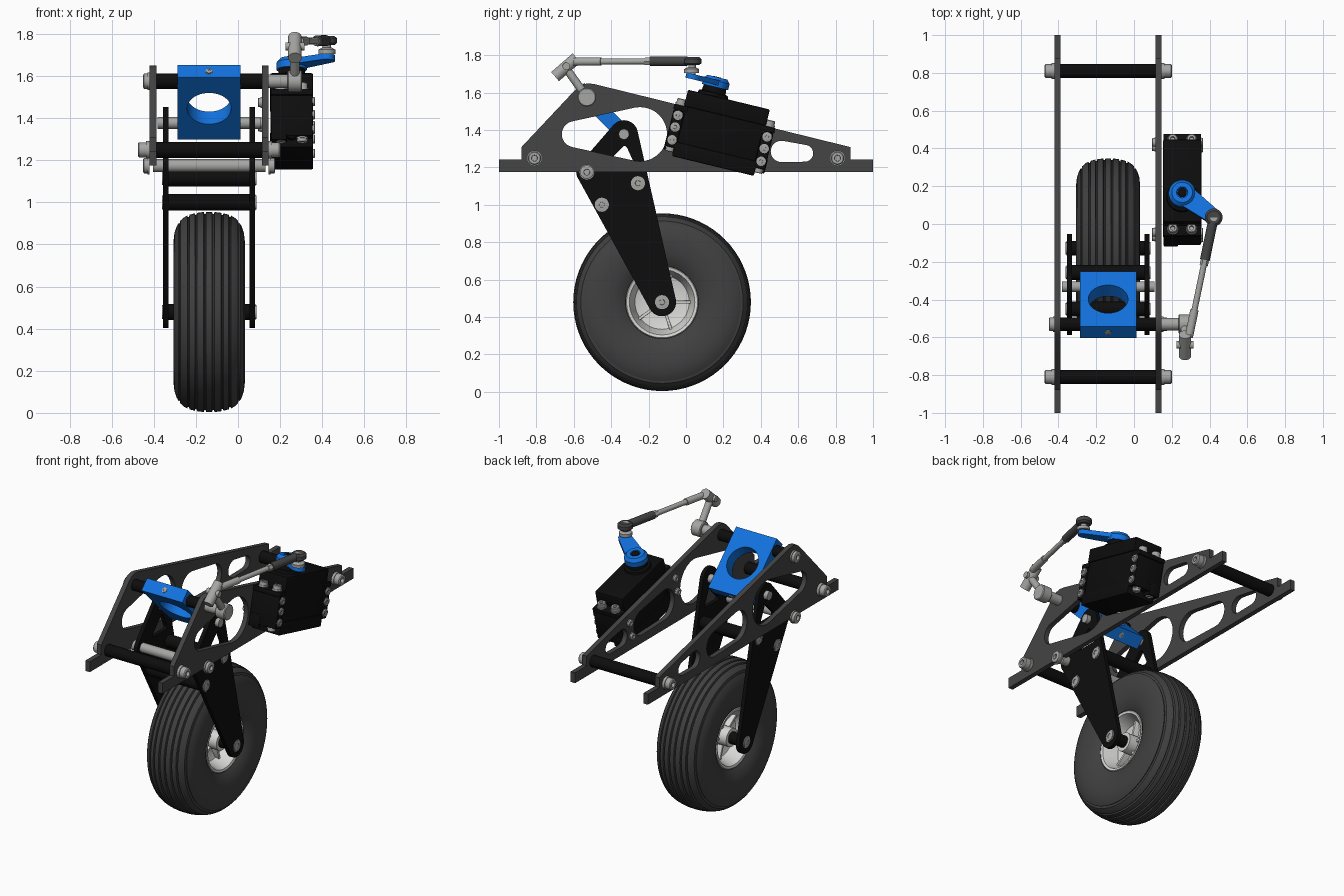
import bpy, bmesh, math
from mathutils import Matrix, Vector
from mathutils.geometry import convex_hull_2d

if "Cube" in bpy.data.objects:
    bpy.data.objects.remove(bpy.data.objects["Cube"])

def mat(name, c):
    m = bpy.data.materials.new(name)
    m.diffuse_color = (*c, 1)
    m.use_nodes = True
    m.node_tree.nodes["Principled BSDF"].inputs["Base Color"].default_value = m.diffuse_color
    return m

BLACK = mat("black", (0.004, 0.004, 0.004))
PLATE = mat("plate_grey", (0.058, 0.058, 0.058))
TYRE = mat("tyre_grey", (0.052, 0.052, 0.052))
STEEL = mat("steel", (0.38, 0.38, 0.37))
RIM = mat("rim_silver", (0.68, 0.68, 0.67))
BLUE = mat("blue", (0.006, 0.17, 0.74))
I = Matrix.Identity(4)
SIDE = Matrix(((0, 0, 1, 0), (1, 0, 0, 0), (0, 1, 0, 0), (0, 0, 0, 1)))  # draws (y, z), extrudes x

def finish(name, bm, m, M=I, smooth=True):
    bmesh.ops.remove_doubles(bm, verts=bm.verts, dist=1e-5)
    bmesh.ops.recalc_face_normals(bm, faces=bm.faces)
    bm.transform(M)
    me = bpy.data.meshes.new(name)
    bm.to_mesh(me)
    bm.free()
    me.materials.clear()
    me.materials.append(m)
    o = bpy.data.objects.new(name, me)
    bpy.context.collection.objects.link(o)
    if smooth:
        bpy.ops.object.select_all(action='DESELECT')
        o.select_set(True)
        bpy.context.view_layer.objects.active = o
        bpy.ops.object.shade_smooth_by_angle(angle=math.radians(32))
    return o

def circle(x, y, r, n=32):
    return [(x + r * math.cos(2 * math.pi * i / n), y + r * math.sin(2 * math.pi * i / n)) for i in range(n)]

def hull(*circles):
    pts = [Vector(p) for c in circles for p in circle(*c)]
    return [tuple(pts[i]) for i in convex_hull_2d(pts)]

def sheet(name, loops, lo, hi, m, M=SIDE):
    """Flat outline with holes, extruded from lo to hi."""
    cu = bpy.data.curves.new(name, 'CURVE')
    cu.dimensions, cu.fill_mode, cu.extrude = '2D', 'BOTH', (hi - lo) / 2
    for pts in loops:
        s = cu.splines.new('POLY')
        s.points.add(len(pts) - 1)
        for p, q in zip(s.points, pts):
            p.co = (*q, 0, 1)
        s.use_cyclic_u = True
    tmp = bpy.data.objects.new(name + "_curve", cu)
    bpy.context.collection.objects.link(tmp)
    me = bpy.data.meshes.new_from_object(tmp.evaluated_get(bpy.context.evaluated_depsgraph_get()))
    bm = bmesh.new()
    bm.from_mesh(me)
    bpy.data.objects.remove(tmp)
    return finish(name, bm, m, M @ Matrix.Translation((0, 0, (lo + hi) / 2)))

def lathe(name, prof, m, M=I, n=32):
    """Profile (height, radius) spun round local z."""
    bm = bmesh.new()
    rings = [[bm.verts.new((r * math.cos(2 * math.pi * i / n), r * math.sin(2 * math.pi * i / n), h))
              for i in range(n)] for h, r in prof]
    for a, b in zip(rings, rings[1:]):
        for i in range(n):
            bm.faces.new((a[i], a[i - 1], b[i - 1], b[i]))
    for ring, (h, r) in ((rings[0], prof[0]), (rings[-1], prof[-1])):
        if prof[0] != prof[-1]:
            bm.faces.new(ring)
    return finish(name, bm, m, M)

def along(p, d):
    return Matrix.Translation(p) @ Vector(d).to_track_quat('Z', 'Y').to_matrix().to_4x4()

def rod(name, p, q, r, m, M=I, n=24):
    d = Vector(q) - Vector(p)
    return lathe(name, [(0, r), (d.length, r)], m, M @ along(p, d), n)

def bolt(name, p, d, r, h, M=I, m=STEEL):
    """Bolt head on a washer, with a socket."""
    lathe(name, [(0, r * 1.15), (h * .3, r * 1.15), (h * .3, r), (h * .9, r), (h, r * .85),
                 (h, r * .45), (h * .5, r * .42)], m, M @ along(p, d), 20)

def box(name, c, s, m, M=I, bev=0.008):
    bm = bmesh.new()
    bmesh.ops.create_cube(bm, size=1, matrix=Matrix.Translation(c) @ Matrix.Diagonal((*s, 1)))
    if bev:
        bmesh.ops.bevel(bm, geom=bm.edges[:], offset=bev, segments=2, affect='EDGES', profile=0.5)
    return finish(name, bm, m, M)

CX = -0.137   # middle plane of the leg
PL, PR = CX - 0.267, CX + 0.267

# side plates
outline = [(-1, 1.174), (1, 1.174), (1, 1.243), (.88, 1.243), (.88, 1.308), (-.49, 1.645),
           (-.525, 1.649), (-.56, 1.64), (-.585, 1.622), (-.88, 1.308), (-.88, 1.243), (-1, 1.243)]
holes = [hull((-.594, 1.377, .07), (-.246, 1.377, .145)), hull((.06, 1.335, .10), (.3, 1.31, .083)),
         hull((.51, 1.285, .057), (.635, 1.275, .045))]
for n, x in (("left", PL), ("right", PR)):
    sheet(n + "_side_plate", [outline] + holes, x - .016, x + .016, PLATE)

# frame spacers and their bolts
for n, y in (("front", -.81), ("rear", .81)):
    rod(n + "_frame_spacer", (PL, y, 1.249), (PR, y, 1.249), .038, BLACK)
    bolt(n + "_left_bolt", (PL - .016, y, 1.249), (-1, 0, 0), .036, .055)
    bolt(n + "_right_bolt", (PR + .016, y, 1.249), (1, 0, 0), .036, .055)
rod("upper_arm_shaft", (PL, -.53, 1.575), (PR, -.53, 1.575), .036, BLACK)
bolt("upper_shaft_bolt", (PL - .016, -.53, 1.575), (-1, 0, 0), .036, .03)
rod("fork_pivot_shaft", (PL, -.53, 1.174), (PR, -.53, 1.174), .031, STEEL)
bolt("pivot_left_bolt", (PL - .016, -.53, 1.174), (-1, 0, 0), .036, .03)
bolt("pivot_right_bolt", (PR + .016, -.53, 1.174), (1, 0, 0), .036, .03)

# fork
fork = [hull((-.332, 1.377, .075), (-.525, 1.174, .062), (-.128, .479, .075)),
        hull((-.328, 1.30, .014), (-.41, 1.215, .014), (-.29, 1.215, .014))]
for n, s in (("left", -1), ("right", 1)):
    x = CX + s * .205
    sheet(n + "_fork_plate", fork, x - .013, x + .013, BLACK)
    for k, (y, z) in enumerate(((-.45, 1.0), (-.257, 1.115), (-.128, .479))):
        bolt(f"{n}_fork_bolt_{k}", (x + s * .012, y, z), (s, 0, 0), .033, .008)
    rod(n + "_wheel_spacer", (x, -.128, .479), (CX + s * .05, -.128, .479), .038, BLACK)
for k, (y, z) in enumerate(((-.45, 1.0), (-.257, 1.115))):
    rod(f"fork_spacer_{k}", (CX - .2, y, z), (CX + .2, y, z), .04, BLACK)
rod("upper_fork_pin", (CX - .245, -.332, 1.377), (CX + .245, -.332, 1.377), .028, STEEL)

# blue link block
B = Matrix.Translation((CX, -.427, 1.475)) @ Matrix.Rotation(math.radians(-45), 4, 'X')
sheet("link_block", [[(-.15, -.207), (.15, -.207), (.15, .207), (-.15, .207)], circle(0, 0, .105, 48)],
      -.042, .042, BLUE, B)
for k, y in enumerate((-1, 1)):
    bolt(f"link_block_screw_{k}", (0, y * .207, 0), (0, y, 0), .015, .006, B)

# wheel
W = along((CX, -.128, .479), (1, 0, 0))
half = [(.10, .185), (.13, .195), (.15, .225), (.163, .27), (.17, .33), (.165, .375), (.155, .405), (.146, .422),
        (.14, .420), (.137, .434), (.12, .449), (.104, .458), (.101, .450), (.096, .451), (.093, .462),
        (.068, .469), (.065, .460), (.060, .461), (.057, .471), (.026, .475), (.023, .466), (.017, .466), (.014, .475)]
tyre = half + [(-h, r) for h, r in reversed(half)]
lathe("tyre", tyre + [tyre[0]], TYRE, W, 72)
rim = [(.02, .045), (.02, .10), (.035, .145), (.10, .165), (.128, .175), (.132, .19), (.12, .198)]
rim = rim + [(-h, r) for h, r in reversed(rim)]
lathe("rim", rim + [rim[0]], RIM, W, 48)
rod("wheel_hub", (0, 0, -.11), (0, 0, .11), .06, RIM, W)
for k in range(5):
    box(f"rim_spoke_{k}", (.10, 0, 0), (.13, .016, .12), RIM, W @ Matrix.Rotation(k * math.tau / 5, 4, 'Z'), .003)

# servo, tilted along the plate's slope
S = Matrix.Translation((.255, .187, 1.387)) @ Matrix.Rotation(math.radians(-13.6), 4, 'X')
box("servo_body", (0, 0, 0), (.19, .43, .34), BLACK, S)
box("servo_top_cover", (0, 0, .135), (.204, .45, .09), BLACK, S)
box("servo_bottom_cover", (0, 0, -.145), (.204, .45, .08), BLACK, S)
lathe("servo_boss", [(.17, .085), (.195, .08), (.2, .065), (.24, .06)], BLACK, S @ Matrix.Translation((0, -.088, 0)))
rod("servo_cable_gland", (0, -.2, -.12), (0, -.27, -.12), .03, BLACK, S)
for n, s in (("front", -1), ("rear", 1)):
    box(n + "_servo_mount", (0, s * .245, -.04), (.2, .06, .2), BLACK, S)
    box(n + "_servo_flange", (0, s * .24, .075), (.2, .075, .03), BLACK, S, .005)
    box(n + "_servo_foot", (-.06, s * .24, -.12), (.075, .075, .08), BLACK, S, .005)
    for k, x in enumerate((-.05, .05)):
        bolt(f"{n}_flange_bolt_{k}", (x, s * .243, .09), (0, 0, 1), .026, .035, S)
        bolt(f"{n}_flange_nut_{k}", (x, s * .243, -.14), (0, 0, -1), .024, .025, S)
    for k, z in enumerate((.035, -.03, -.1)):
        bolt(f"{n}_mount_screw_{k}", (.098, s * .245, z), (1, 0, 0), .022, .012, S)
    for k, z in enumerate((.03, -.07)):
        bolt(f"{n}_plate_screw_{k}", (PR - .252 - .02, s * .245, z), (-1, 0, 0), .022, .018, S)

# servo horn
sheet("servo_horn", [hull((0, -.088, .058), (.165, -.214, .04))], .24, .268, BLUE, S)
lathe("horn_hub", [(.228, .072), (.262, .072), (.282, .055), (.282, .03), (.27, .028)], BLUE,
      S @ Matrix.Translation((0, -.088, 0)))
lathe("horn_screw", [(.26, .024), (.28, .024), (.284, .018)], BLACK, S @ Matrix.Translation((0, -.088, 0)), 16)

# push rod between horn and steering arm
E = Vector((.422, .035, 1.768))
A = Vector((.29, -.60, 1.765))
d = (A - E).normalized()
rod("ball_stud", (.422, .03, 1.69), (.422, .035, 1.79), .02, STEEL)
lathe("stud_collar", [(0, .04), (.02, .04), (.03, .022)], STEEL, along((.422, .03, 1.705), (0, 0, 1)))
lathe("ball_joint", [(-.022, .035), (-.012, .047), (.012, .047), (.022, .035)], PLATE, along(E, (0, 0, 1)))
rod("push_rod_sleeve", E + d * .03, E + d * .23, .026, PLATE)
rod("push_rod", E + d * .2, A, .016, STEEL)
rod("push_rod_nut", E + d * .23, E + d * .26, .022, STEEL, n=6)
rod("push_rod_end", E + d * .50, A, .022, STEEL)

# steering arm on the upper shaft
rod("arm_collar", (PR + .016, -.53, 1.575), (.30, -.53, 1.575), .033, STEEL)
lathe("arm_clamp", [(-.035, .045), (-.03, .05), (.03, .05), (.035, .045)], STEEL, along((.27, -.53, 1.575), (1, 0, 0)))
rod("arm_stem", (.27, -.53, 1.575), (.27, -.645, 1.735), .022, STEEL)
rod("arm_clevis", (.27, -.70, 1.685), (.27, -.585, 1.785), .032, STEEL)
rod("arm_clevis_pin", (.225, -.64, 1.74), (.315, -.64, 1.74), .02, STEEL)
